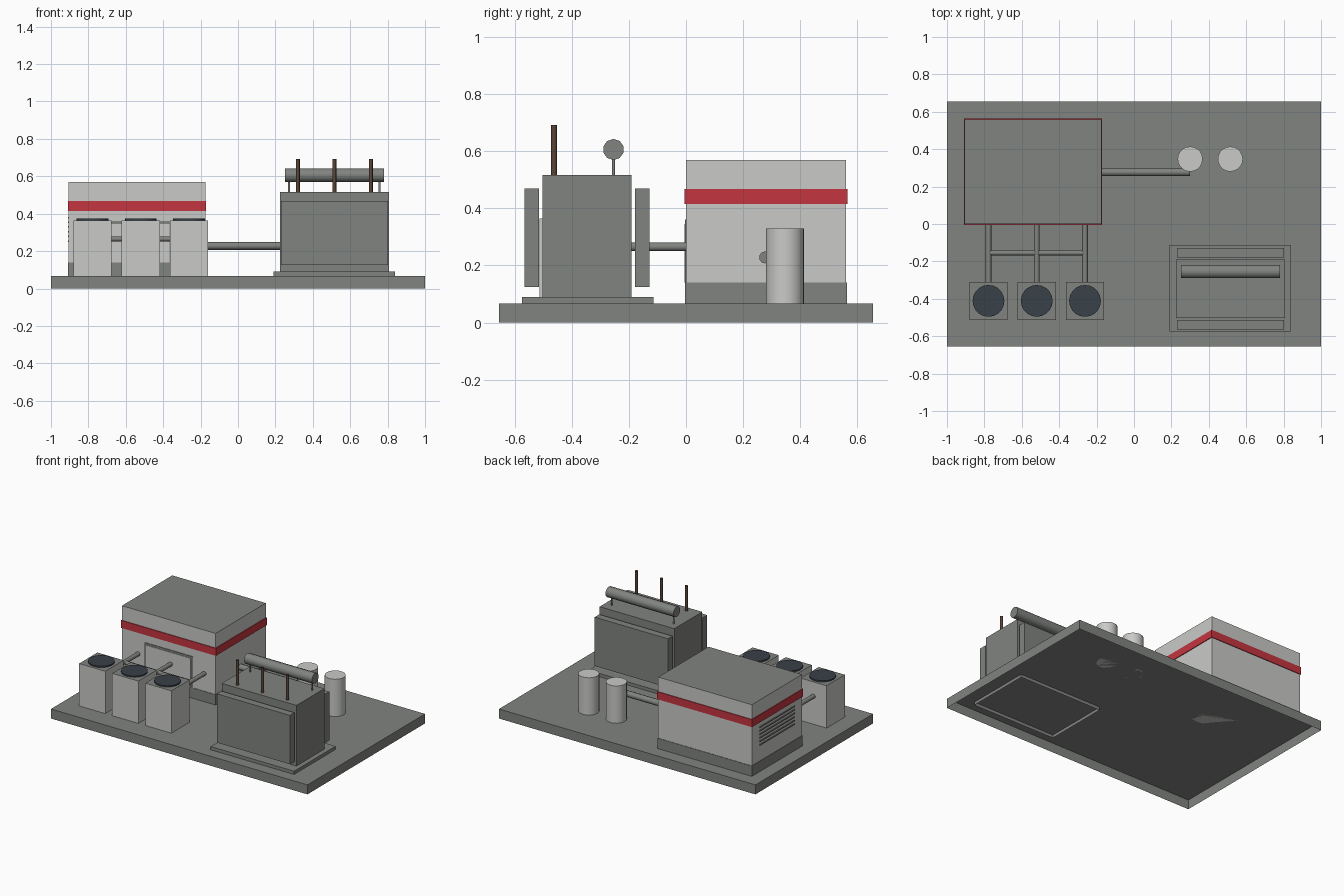
import bpy, bmesh, math
from mathutils import Vector, Matrix

if "Cube" in bpy.data.objects:
    bpy.data.objects.remove(bpy.data.objects["Cube"], do_unlink=True)


def material(name, r, g, b):
    m = bpy.data.materials.new(name)
    m.use_nodes = True
    m.diffuse_color = (r, g, b, 1)
    m.node_tree.nodes["Principled BSDF"].inputs["Base Color"].default_value = (r, g, b, 1)
    return m


GREY = material("concrete grey", 0.22, 0.23, 0.215)
WHITE = material("wall white", 0.59, 0.6, 0.58)
RED = material("stripe red", 0.55, 0.035, 0.05)
DARK = material("fan dark", 0.04, 0.052, 0.065)
BROWN = material("porcelain brown", 0.1, 0.06, 0.04)


def finish(bm, name, mats):
    me = bpy.data.meshes.new(name)
    bm.to_mesh(me)
    bm.free()
    for m in mats:
        me.materials.append(m)
    ob = bpy.data.objects.new(name, me)
    bpy.context.collection.objects.link(ob)
    return ob


def box(name, x, y, z, mat, top=None, bottom=True):
    """Box from three (min, max) ranges, with optional top colour and open bottom."""
    bm = bmesh.new()
    bmesh.ops.create_cube(bm, size=1)
    for v in bm.verts:
        v.co = Vector(r[0] + (c + 0.5) * (r[1] - r[0]) for c, r in zip(v.co, (x, y, z)))
    bm.normal_update()
    if top:
        for f in bm.faces:
            f.material_index = int(f.normal.z > 0.5)
    if not bottom:
        low = [f for f in bm.faces if f.normal.z < -0.5]
        bmesh.ops.delete(bm, geom=low, context="FACES_ONLY")
    return finish(bm, name, [mat, top] if top else [mat])


def rod(name, a, b, radius, mat, sides=12, caps=True):
    """Smooth cylinder between two points."""
    a, b = Vector(a), Vector(b)
    bm = bmesh.new()
    bmesh.ops.create_cone(bm, cap_ends=caps, segments=sides, radius1=radius,
                          radius2=radius, depth=(b - a).length)
    turn = (b - a).to_track_quat("Z", "Y").to_matrix().to_4x4()
    bm.transform(Matrix.Translation((a + b) / 2) @ turn)
    ob = finish(bm, name, [mat])
    bpy.ops.object.select_all(action="DESELECT")
    ob.select_set(True)
    bpy.context.view_layer.objects.active = ob
    bpy.ops.object.shade_smooth_by_angle(angle=math.radians(50))
    return ob


G = 0.067  # ground slab height

# Slab and transformer pad, both open underneath
box("ground_slab", (-1, 1), (-0.655, 0.655), (0, G), GREY, bottom=False)
box("transformer_pad", (0.19, 0.84), (-0.575, -0.113), (0.045, 0.09), GREY, bottom=False)

# Building with plinth, stripe, door and side louvres
box("building", (-0.905, -0.175), (0, 0.56), (G, 0.57), WHITE, top=GREY)
box("building_plinth", (-0.908, -0.172), (-0.003, 0.563), (G, 0.14), GREY)
box("building_stripe", (-0.91, -0.17), (-0.005, 0.565), (0.415, 0.468), RED)
box("door_frame", (-0.73, -0.35), (-0.004, 0), (0.14, 0.36), GREY)
box("door_panel", (-0.715, -0.365), (-0.006, 0), (0.14, 0.345), WHITE)
for i in range(6):
    z = 0.25 + i * 0.025
    box(f"louvre_{i + 1}", (-0.91, -0.905), (0.085, 0.475), (z, z + 0.008), GREY)

# Cooling units with fans and pipes into the building
for i, x in enumerate((-0.778, -0.52, -0.262)):
    box(f"cooling_unit_{i + 1}", (x - 0.102, x + 0.102), (-0.513, -0.309), (G, 0.365), WHITE, top=GREY)
    rod(f"cooling_fan_{i + 1}", (x, -0.411, 0.365), (x, -0.411, 0.374), 0.085, DARK, 20)
    rod(f"cooling_pipe_{i + 1}", (x, -0.311, 0.265), (x, 0, 0.265), 0.015, GREY)
rod("cross_pipe", (-0.778, -0.155, 0.265), (-0.262, -0.155, 0.265), 0.013, GREY)

# Storage tanks and their supply pipe
for i, x in enumerate((0.3, 0.515)):
    rod(f"tank_{i + 1}", (x, 0.347, G), (x, 0.347, 0.33), 0.067, WHITE, 20)
rod("supply_pipe", (-0.176, 0.277, 0.228), (0.3, 0.277, 0.228), 0.021, GREY, 10)

# Transformer with radiators, conservator drum and bushings
box("transformer_body", (0.225, 0.807), (-0.502, -0.191), (0.09, 0.517), GREY)
for side, y in (("front", -0.565), ("back", -0.178)):
    box(f"radiator_{side}", (0.23, 0.801), (y, y + 0.051), (0.125, 0.469), GREY)
rod("conservator_drum", (0.25, -0.254, 0.606), (0.78, -0.254, 0.606), 0.037, GREY, 10)
for i, x in enumerate((0.273, 0.757)):
    rod(f"drum_support_{i + 1}", (x, -0.254, 0.517), (x, -0.254, 0.58), 0.006, GREY, 8)
for i, x in enumerate((0.32, 0.515, 0.71)):
    rod(f"bushing_{i + 1}", (x, -0.462, 0.517), (x, -0.462, 0.692), 0.0105, BROWN, 8, caps=False)
